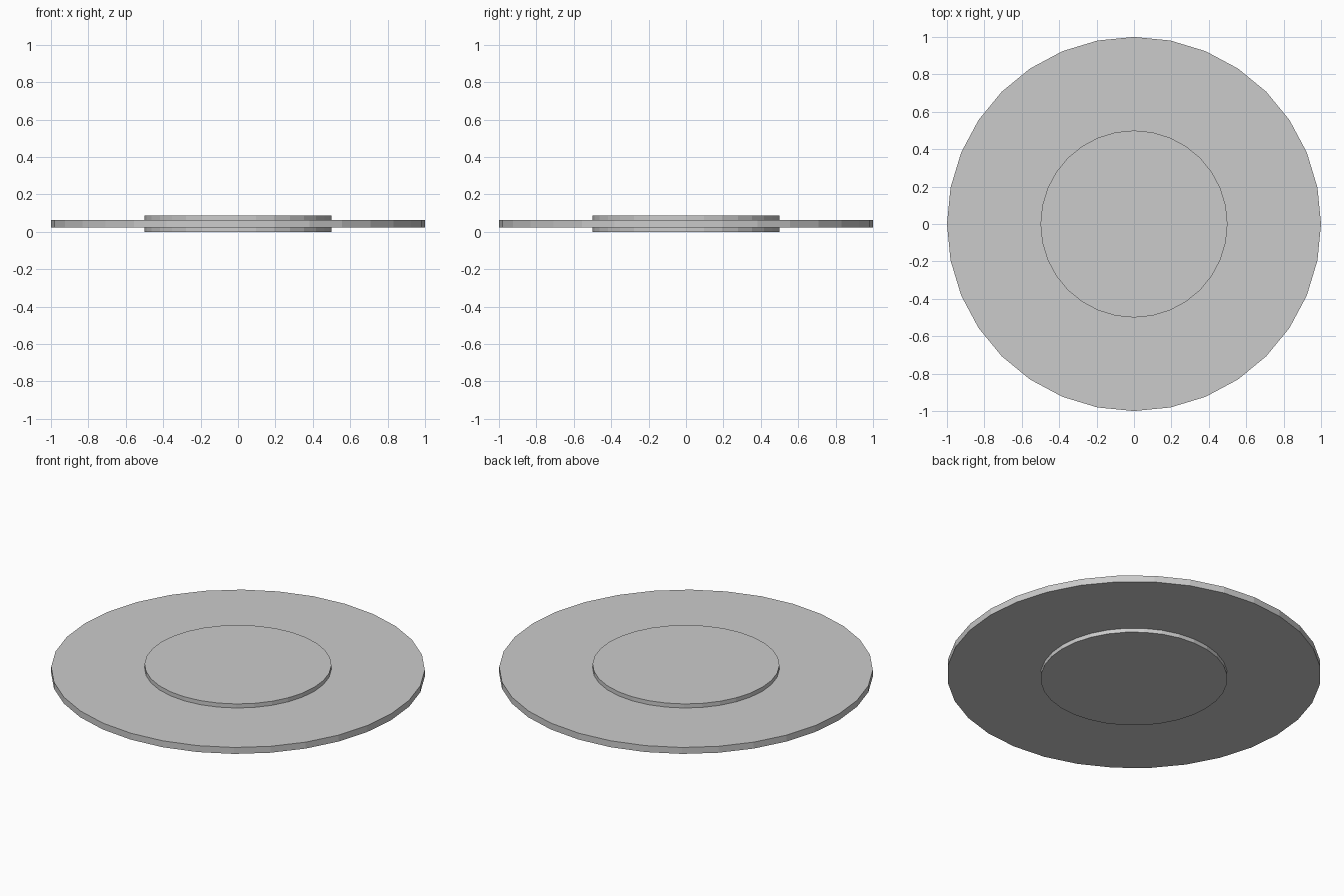
import bpy

if "Cube" in bpy.data.objects:
    bpy.data.objects.remove(bpy.data.objects["Cube"])

SIDES = 32
MID_Z = 0.043


def disc(name, radius, thickness):
    """Flat-shaded cylinder centred on the shared mid height."""
    bpy.ops.mesh.primitive_cylinder_add(
        vertices=SIDES, radius=radius, depth=thickness, location=(0, 0, MID_Z))
    obj = bpy.context.object
    obj.name = name
    return obj


# Wide thin plate
disc("outer_plate", 1.0, 0.038)

# Smaller hub that stands proud on both faces
disc("centre_hub", 0.5, 2 * MID_Z)
